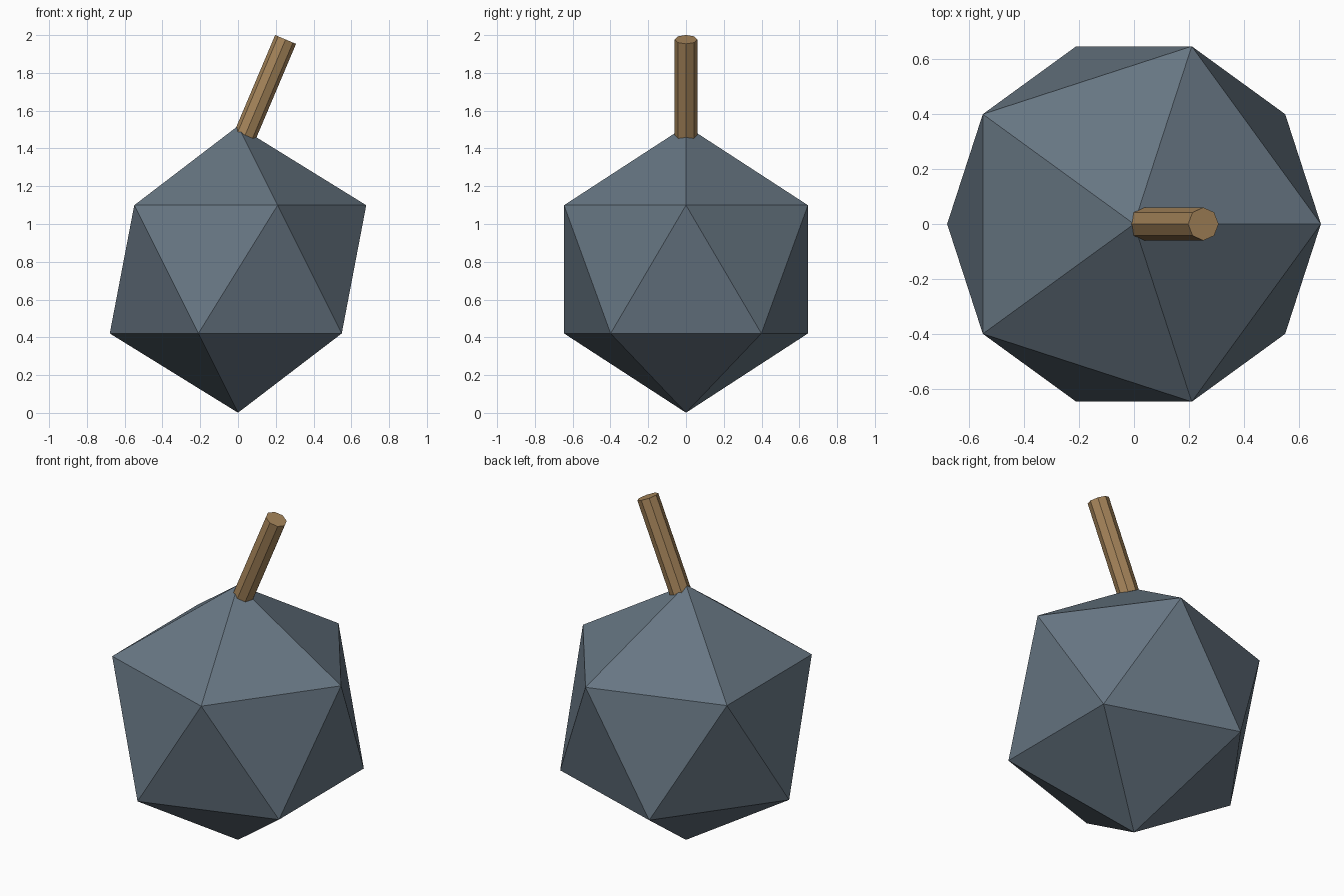
import bpy, math
from mathutils import Vector

if "Cube" in bpy.data.objects:
    bpy.data.objects.remove(bpy.data.objects["Cube"])


def material(name, rgb):
    mat = bpy.data.materials.new(name)
    mat.diffuse_color = (*rgb, 1.0)
    mat.use_nodes = True
    mat.node_tree.nodes["Principled BSDF"].inputs["Base Color"].default_value = mat.diffuse_color
    return mat


slate = material("slate_blue_grey", (0.135, 0.18, 0.225))
wood = material("tan_wood", (0.376, 0.231, 0.102))

# Faceted twenty-sided body resting on its lower tip
RADIUS = 0.759
bpy.ops.mesh.primitive_ico_sphere_add(subdivisions=1, radius=RADIUS, location=(0, 0, RADIUS + 0.001))
body = bpy.context.object
body.name = "body"
body.data.materials.append(slate)

# Eight-sided stem leaning to +x from the upper tip
TILT, LENGTH = 0.4, 0.55
axis = Vector((math.sin(TILT), 0, math.cos(TILT)))
top = Vector((0.252, 0, 1.977))
bpy.ops.mesh.primitive_cylinder_add(vertices=8, radius=0.06, depth=LENGTH,
                                    location=top - axis * LENGTH / 2,
                                    rotation=(0, TILT, 0))
stem = bpy.context.object
stem.name = "stem"
stem.data.materials.append(wood)

for part in (body, stem):
    for face in part.data.polygons:
        face.use_smooth = False
